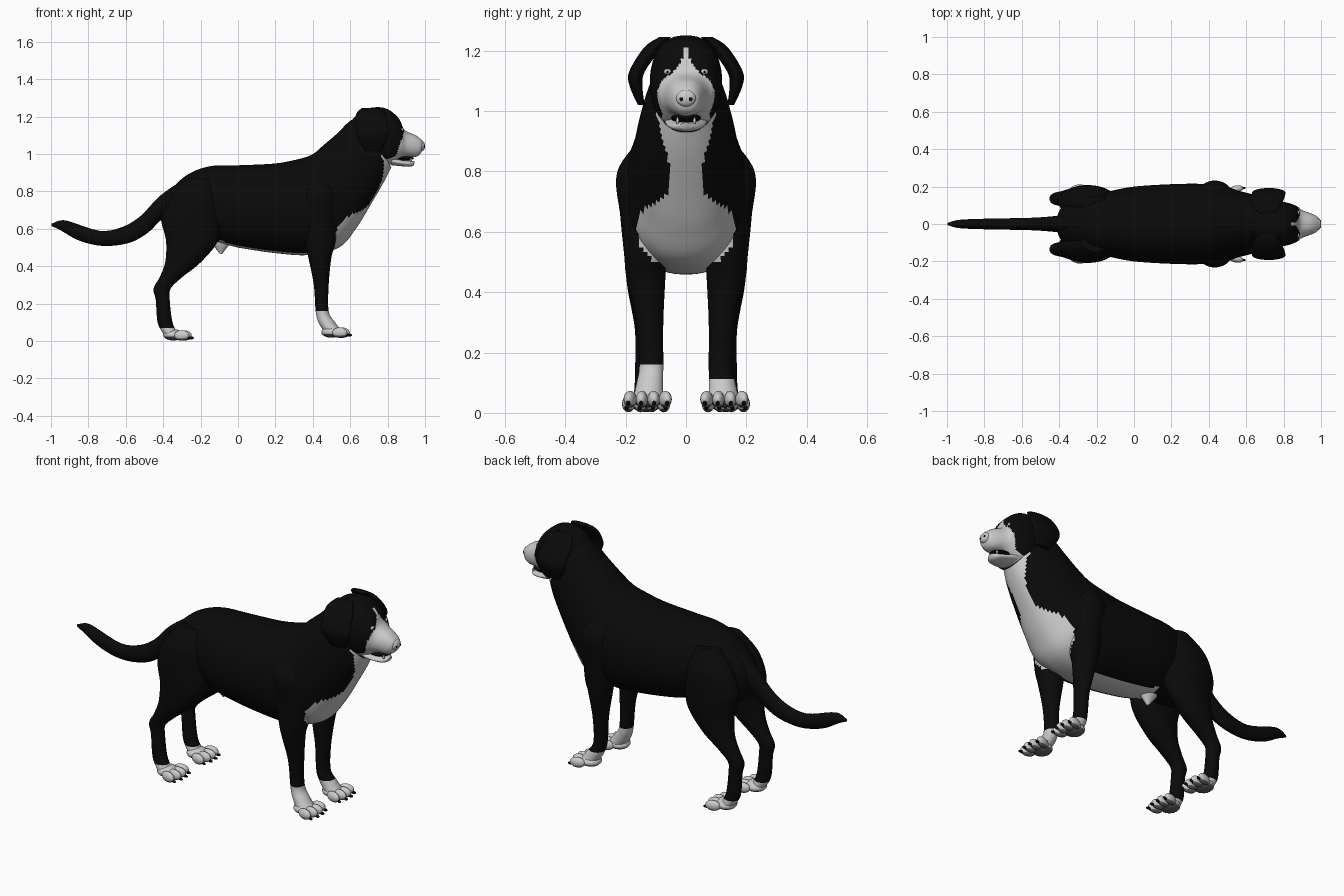
import bpy, bmesh, math
from mathutils import Vector, Matrix

cube = bpy.data.objects.get("Cube")
if cube:
    bpy.data.objects.remove(cube)


def material(name, r, g, b):
    m = bpy.data.materials.new(name)
    m.use_nodes = True
    m.diffuse_color = (r, g, b, 1)
    m.node_tree.nodes["Principled BSDF"].inputs["Base Color"].default_value = (r, g, b, 1)
    return m


BLACK = material("black_fur", .003, .003, .003)
WHITE = material("white_fur", .6, .6, .6)
PAD = material("paw_pad_grey", .12, .12, .12)
MATS = [BLACK, WHITE, PAD]


def finish(name, bm, rule):
    """Turn a bmesh into a smooth object; rule(centre, normal) picks the colour."""
    bmesh.ops.recalc_face_normals(bm, faces=bm.faces[:])
    bm.normal_update()
    for f in bm.faces:
        f.material_index = rule(f.calc_center_median(), f.normal)
    me = bpy.data.meshes.new(name)
    bm.to_mesh(me)
    bm.free()
    for m in MATS:
        me.materials.append(m)
    ob = bpy.data.objects.new(name, me)
    bpy.context.collection.objects.link(ob)
    bpy.ops.object.select_all(action='DESELECT')
    ob.select_set(True)
    bpy.context.view_layer.objects.active = ob
    bpy.ops.object.shade_smooth_by_angle(angle=math.radians(50))
    return ob


def spline(rows, steps):
    """Catmull-Rom resampling of section rows."""
    rows = [Vector(r) for r in rows]
    out = []
    for i in range(len(rows) - 1):
        a, b = rows[max(i - 1, 0)], rows[i]
        c, d = rows[i + 1], rows[min(i + 2, len(rows) - 1)]
        for k in range(steps):
            t = k / steps
            out.append(b + (c - a) * (t / 2) + (a * 2 - b * 5 + c * 4 - d) * (t * t / 2)
                       + (b * 3 - a - c * 3 + d) * (t ** 3 / 2))
    return out + [rows[-1]]


def loft(name, rows, rule, side=1, segs=24, steps=4, power=1.0):
    """Skin oval sections, each given as (ax, az, bx, bz, y centre, half width)."""
    bm = bmesh.new()
    rings = []
    for ax, az, bx, bz, yc, w in spline(rows, steps):
        ring = []
        for k in range(segs):
            t = 2 * math.pi * (k + .5) / segs
            c, s = math.cos(t), math.sin(t)
            u = (1 + c) / 2
            y = yc + w * math.copysign(abs(s) ** power, s)
            ring.append(bm.verts.new((bx + (ax - bx) * u, side * y, bz + (az - bz) * u)))
        rings.append(ring)
    for r, q in zip(rings, rings[1:]):
        for k in range(segs):
            n = (k + 1) % segs
            bm.faces.new((r[k], r[n], q[n], q[k]))
    bm.faces.new(rings[0])
    bm.faces.new(rings[-1])
    return finish(name, bm, rule)


def limb(rows):
    """Rows (z, front x, back x, y, half width) to level sections."""
    return [(f, z, b, z, y, w) for z, f, b, y, w in rows]


def add_ball(bm, centre, radii, turn=0):
    mat = Matrix.Translation(centre) @ Matrix.Rotation(turn, 4, 'Z') @ Matrix.Diagonal((*radii, 1))
    bmesh.ops.create_uvsphere(bm, u_segments=16, v_segments=10, radius=1, matrix=mat)


def ball(name, centre, radii, colour):
    bm = bmesh.new()
    add_ball(bm, centre, radii)
    return finish(name, bm, lambda c, n: colour)


def width_at(table, v):
    for (a, wa), (b, wb) in zip(table, table[1:]):
        if a <= v <= b:
            return wa + (wb - wa) * (v - a) / (b - a)
    return 0


# Colour rules: bib and belly strip, face mask, socks, paws
BIB = [(.45, .06), (.5, .11), (.55, .15), (.63, .165), (.68, .14), (.73, .06),
       (.8, .05), (.88, .07), (1, .1)]
MASK = [(.9, .1), (1.06, .1), (1.1, .08), (1.14, .035), (1.16, .016), (1.21, .006)]


def coat(c, n):
    bib = c.x > .48 and n.x - n.z > .2 and abs(c.y) < width_at(BIB, c.z)
    belly = n.z < -.85 and c.x > -.1 and abs(c.y) < .075
    return int(bib or belly)


def face_mask(c, n):
    ahead = c.x > .84 + .3 * (c.z - .97) if c.z < 1.13 else c.x > .78
    throat = c.z < 1 and n.z < -.3 and abs(c.y) < .08
    return int(ahead and abs(c.y) < width_at(MASK, c.z) or throat)


def black(c, n):
    return 0


def white(c, n):
    return 1


# Trunk and neck
loft("body", [
    (-.42, .73, -.41, .64, 0, .03), (-.37, .80, -.385, .58, 0, .10),
    (-.27, .89, -.27, .54, 0, .15), (-.15, .935, -.12, .53, 0, .175),
    (0, .94, 0, .5, 0, .2), (.2, .95, .2, .47, 0, .213),
    (.33, .975, .38, .46, 0, .215), (.40, 1.0, .54, .5, 0, .205),
    (.46, 1.05, .63, .6, 0, .18), (.53, 1.11, .71, .73, 0, .16),
    (.59, 1.17, .78, .85, 0, .135), (.64, 1.2, .82, .93, 0, .105)],
    coat, segs=72, steps=7, power=.85)

# Skull and upper muzzle
loft("head", [
    (.58, 1.14, .74, .94, 0, .095), (.65, 1.225, .78, .94, 0, .115),
    (.73, 1.25, .82, .945, 0, .12), (.80, 1.24, .855, .965, 0, .112),
    (.86, 1.19, .88, .98, 0, .095), (.89, 1.13, .905, .985, 0, .075),
    (.95, 1.10, .95, .985, 0, .055), (.982, 1.075, .975, 1.0, 0, .04),
    (.99, 1.06, .985, 1.02, 0, .02)],
    face_mask, segs=72, steps=8, power=.8)

# Lower jaw, mouth and nose
loft("lower_jaw", [
    (.82, .99, .82, .94, 0, .07), (.87, .972, .87, .935, 0, .062),
    (.92, .964, .92, .932, 0, .044), (.945, .962, .94, .94, 0, .02)], white)
ball("mouth_lining", (.875, 0, .977), (.065, .05, .016), 0)
ball("nose", (.983, 0, 1.043), (.017, .033, .028), 1)

for side, label in ((1, "left"), (-1, "right")):
    ball(label + "_nostril", (.997, side * .015, 1.04), (.003, .007, .006), 0)
    ball(label + "_eye", (.872, side * .06, 1.13), (.014, .014, .011), 1)
    ball(label + "_pupil", (.885, side * .061, 1.13), (.002, .004, .004), 0)
    ball(label + "_tooth", (.925, side * .028, .968), (.006, .005, .012), 1)

    # Hanging ear
    loft(label + "_ear", limb([
        (1.245, .76, .66, .07, .02), (1.21, .79, .63, .11, .03),
        (1.13, .81, .63, .163, .026), (1.08, .80, .64, .165, .021),
        (1.02, .77, .68, .148, .011)]), black, side)

    # Front leg: the right sock is taller
    sock = .11 if side > 0 else .165
    loft(label + "_front_leg", limb([
        (.92, .45, .37, .10, .04), (.8, .53, .33, .13, .098),
        (.65, .53, .34, .13, .088), (.52, .52, .36, .135, .07),
        (.45, .50, .375, .133, .065), (.3, .485, .405, .12, .045),
        (.16, .485, .415, .115, .04), (.1, .52, .43, .12, .044),
        (.05, .56, .46, .125, .05)]),
        lambda c, n: 1 if c.z < sock else (coat(c, n) if c.z > .5 else 0), side, steps=8, segs=32)

    # Hind leg with thigh and hock
    loft(label + "_hind_leg", limb([
        (.87, -.14, -.27, .10, .05), (.77, -.1, -.36, .115, .085),
        (.65, -.09, -.405, .12, .088), (.53, -.11, -.385, .13, .075),
        (.42, -.2, -.39, .135, .06), (.34, -.3, -.42, .135, .045),
        (.28, -.36, -.452, .135, .035), (.22, -.365, -.44, .135, .033),
        (.1, -.35, -.43, .135, .035), (.04, -.32, -.40, .135, .042)]),
        lambda c, n: int(c.z < .07), side, steps=8, segs=32)

    # Paws with four toes, pads and claws
    for part, x, y, z in (("front", .5, .127, .018), ("hind", -.345, .132, .003)):
        paw, claws = bmesh.new(), bmesh.new()
        add_ball(paw, (x, side * y, z + .03), (.055, .056, .03))
        for k in (-1.5, -.5, .5, 1.5):
            reach = .072 - .012 * abs(k)
            yy = side * y + k * .039
            add_ball(paw, (x + reach - .01, yy, z + .027), (.042, .02, .028), k * .15)
            add_ball(claws, (x + reach + .03, yy + k * .004, z + .014), (.014, .006, .008), k * .15)
        finish(f"{label}_{part}_paw", paw, lambda c, n: 2 if n.z < -.55 else 1)
        finish(f"{label}_{part}_claws", claws, black)

# Tail
loft("tail", [
    (-.3, .86, -.36, .68, 0, .05), (-.42, .775, -.42, .64, 0, .043),
    (-.52, .67, -.48, .58, 0, .036), (-.62, .61, -.58, .525, 0, .032),
    (-.74, .59, -.72, .508, 0, .03), (-.9, .64, -.85, .537, 0, .026),
    (-.95, .645, -.95, .593, 0, .02), (-.998, .627, -.998, .615, 0, .005)], black)

# Underbelly sheath
loft("belly_sheath", [
    (-.03, .53, -.16, .57, 0, .035), (-.05, .51, -.145, .53, 0, .03),
    (-.07, .485, -.12, .495, 0, .018), (-.085, .465, -.098, .468, 0, .007)], white)
